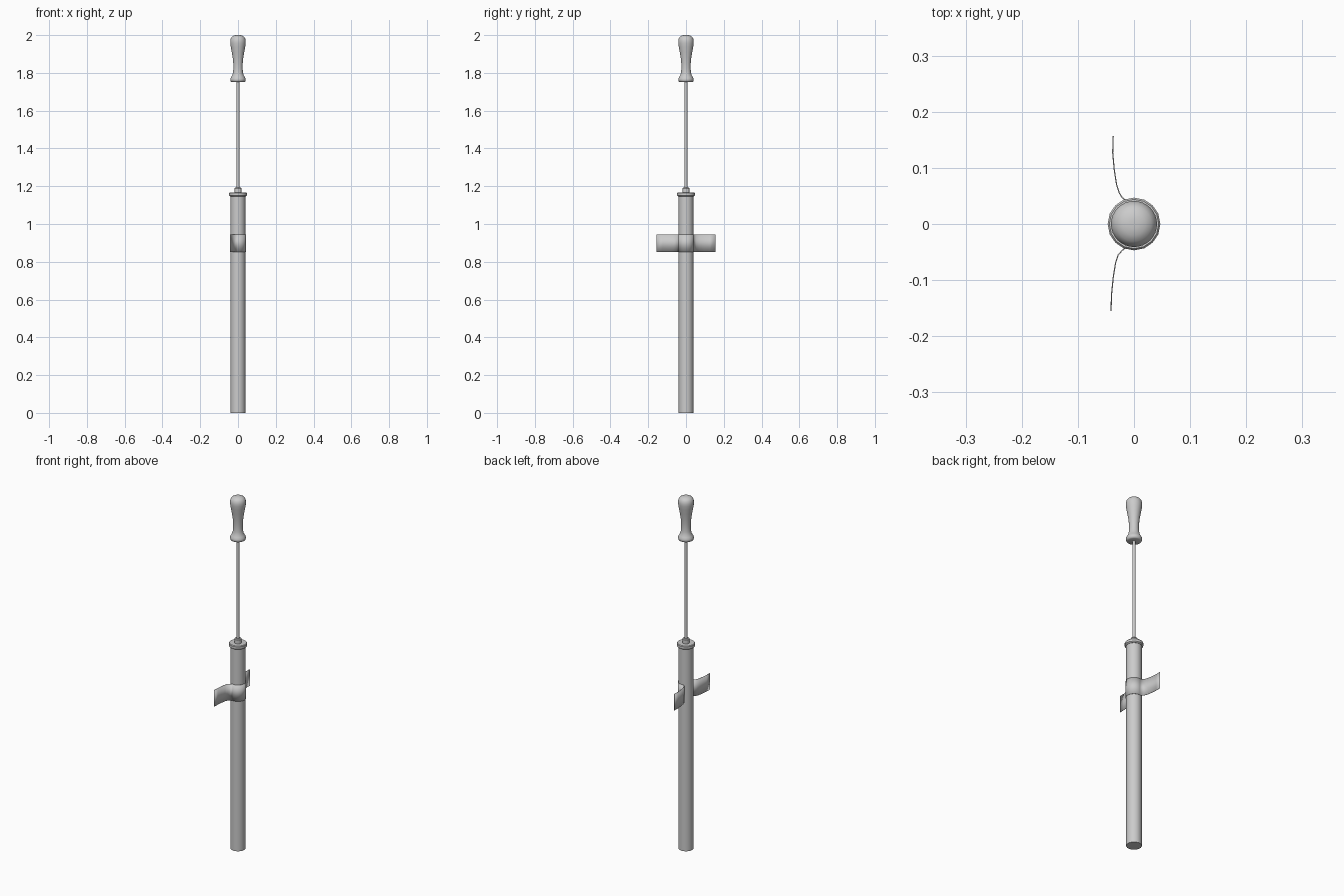
import bpy, math
from math import cos, sin, pi

if "Cube" in bpy.data.objects:
    bpy.data.objects.remove(bpy.data.objects["Cube"])


def finish(name, verts, faces, smooth=40):
    me = bpy.data.meshes.new(name)
    me.from_pydata(verts, [], faces)
    ob = bpy.data.objects.new(name, me)
    bpy.context.collection.objects.link(ob)
    bpy.ops.object.select_all(action='DESELECT')
    ob.select_set(True)
    bpy.context.view_layer.objects.active = ob
    if smooth:
        bpy.ops.object.shade_smooth_by_angle(angle=math.radians(smooth))
    return ob


def lathe(name, profile, sides, smooth=40):
    """Closed solid of revolution from (radius, z) points, bottom to top."""
    verts = [(r * cos(2 * pi * i / sides), r * sin(2 * pi * i / sides), z)
             for r, z in profile for i in range(sides)]
    faces = [(k * sides + i, k * sides + (i + 1) % sides,
              (k + 1) * sides + (i + 1) % sides, (k + 1) * sides + i)
             for k in range(len(profile) - 1) for i in range(sides)]
    faces.append(tuple(reversed(range(sides))))
    faces.append(tuple(range(len(verts) - sides, len(verts))))
    return finish(name, verts, faces, smooth)


# Pump tube
lathe("barrel", [(0.039, 0), (0.039, 1.155)], 32)

# Cap flange and the gland nut the rod slides through
lathe("barrel_cap", [(0.041, 1.146), (0.047, 1.151), (0.047, 1.164),
                     (0.044, 1.168)], 16, 25)
lathe("gland_nut", [(0.019, 1.166), (0.019, 1.189), (0.016, 1.193)], 12, 25)

# Plunger rod
lathe("plunger_rod", [(0.008, 1.18), (0.008, 1.77)], 16)

# Turned handle
lathe("handle", [
    (0.032, 1.751), (0.038, 1.754), (0.041, 1.762), (0.040, 1.770),
    (0.035, 1.779), (0.029, 1.790), (0.026, 1.805), (0.0245, 1.825),
    (0.025, 1.850), (0.028, 1.880), (0.033, 1.910), (0.038, 1.937),
    (0.041, 1.957), (0.041, 1.970), (0.038, 1.983), (0.031, 1.992),
    (0.020, 1.998), (0.008, 2.0)], 32, 60)

# Strap bracket hugging the +x side, with a curved wing at each end
front_wing = [(-0.041, -0.155), (-0.040, -0.125), (-0.037, -0.095),
              (-0.033, -0.070), (-0.028, -0.055), (-0.021, -0.047)]
back_wing = [(-0.021, 0.047), (-0.026, 0.055), (-0.031, 0.070),
             (-0.035, 0.095), (-0.038, 0.127), (-0.037, 0.157)]
arc = [(0.041 * cos(a), 0.041 * sin(a))
       for a in (math.radians(-105 + 210 * i / 20) for i in range(21))]
path = front_wing + arc + back_wing
n = len(path)
strap = finish("strap_bracket",
               [(x, y, z) for z in (0.852, 0.945) for x, y in path],
               [(i, i + 1, n + i + 1, n + i) for i in range(n - 1)])
mod = strap.modifiers.new("thickness", 'SOLIDIFY')
mod.thickness = 0.002
mod.offset = 0
